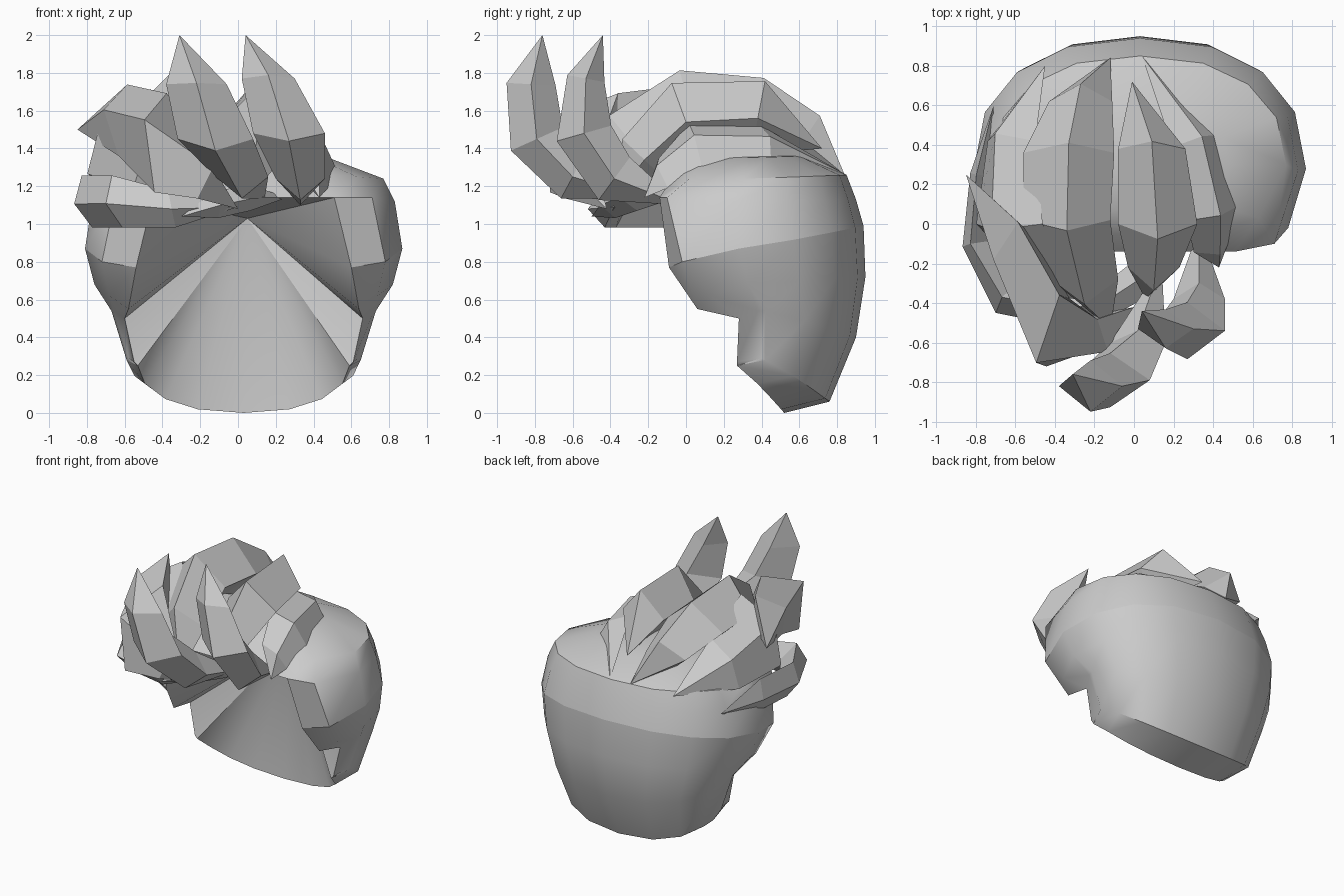
import bpy, bmesh
from math import sin, cos, pi
from mathutils import Vector

old = bpy.data.objects.get("Cube")
if old:
    bpy.data.objects.remove(old, do_unlink=True)

# One plain grey for the whole hairpiece
grey = bpy.data.materials.new("light_grey")
grey.use_nodes = True
grey.diffuse_color = (0.6, 0.6, 0.6, 1)
grey.node_tree.nodes["Principled BSDF"].inputs["Base Color"].default_value = grey.diffuse_color

CENTRE = 0.03  # the cap sits slightly off the middle


def finish(bm, name, smooth_angle=None):
    """Clean the mesh, turn it into an object and shade it."""
    bmesh.ops.remove_doubles(bm, verts=bm.verts, dist=0.002)
    bmesh.ops.recalc_face_normals(bm, faces=bm.faces)
    mesh = bpy.data.meshes.new(name)
    bm.to_mesh(mesh)
    bm.free()
    mesh.materials.append(grey)
    obj = bpy.data.objects.new(name, mesh)
    bpy.context.collection.objects.link(obj)
    if smooth_angle:
        bpy.ops.object.select_all(action="DESELECT")
        obj.select_set(True)
        bpy.context.view_layer.objects.active = obj
        bpy.ops.object.shade_smooth_by_angle(angle=smooth_angle)
    return obj


def arc(width, y_mid, y_back, z_side, z_back, steps=8):
    """Rounded half ring round the back of the head, from +x to -x."""
    points = []
    for i in range(steps + 1):
        a = pi * i / steps
        c, s = cos(a), max(sin(a), 0)
        side = (1 if c > 0 else -1) * abs(c) ** 0.87
        back = s ** 0.87
        points.append(Vector((side * width, y_mid + (y_back - y_mid) * back,
                              z_side + (z_back - z_side) * s)))
    return points


def mirrored(p):
    return Vector((-p[0], p[1], p[2]))


def build_cap():
    # Each row: back arc, then outer and inner corner of its front edge
    rows = [
        ((.56, .27, .52, .25, .00), (.56, .27, .25), (.56, .27, .25)),
        ((.62, .42, .76, .28, .06), (.61, .40, .29), (.58, .27, .27)),
        ((.70, .42, .90, .54, .40), (.69, .38, .54), (.63, .28, .50)),
        ((.79, .33, .95, .68, .72), (.71, .13, .62), (.61, .06, .55)),
        ((.84, .28, .94, .87, .99), (.75, -.02, .80), (.57, -.09, .77)),
        ((.80, .27, .90, 1.12, 1.13), (.68, -.10, 1.14), (.48, -.14, 1.14)),
        ((.74, .30, .85, 1.24, 1.26), (.60, .03, 1.25), (.34, -.05, 1.28)),
        ((.45, .30, .62, 1.35, 1.36), (.38, .10, 1.35), (.10, .07, 1.36)),
    ]
    hairline, widest = 5, 4
    bm = bmesh.new()
    grid = []
    for back, outer, inner in rows:
        ring = [Vector(inner), Vector(outer), *arc(*back), mirrored(outer), mirrored(inner)]
        grid.append([bm.verts.new(p + Vector((CENTRE, 0, 0))) for p in ring])

    # Shell, closed across the forehead above the hairline
    for j in range(len(grid) - 1):
        low, high = grid[j], grid[j + 1]
        for i in range(len(low) - 1):
            bm.faces.new((low[i], low[i + 1], high[i + 1], high[i]))
        if j >= hairline:
            bm.faces.new((low[-1], low[0], high[0], high[-1]))

    # Crease round the widest part
    belt = grid[widest]
    for a, b in zip(belt, belt[1:]):
        bm.edges.get((a, b)).smooth = False

    # Crown
    crown = bm.verts.new((CENTRE, .3, 1.39))
    top = grid[-1]
    for a, b in zip(top, top[1:] + top[:1]):
        bm.faces.new((a, b, crown))

    # Hollow face opening, a fan that runs deep under the hairline
    right = [row[0] for row in grid[:hairline + 1]]
    left = [row[-1] for row in reversed(grid[:hairline + 1])]
    rim = right + left + grid[0][-2:0:-1]
    apex = bm.verts.new((.05, .55, 1.03))
    for a, b in zip(rim, rim[1:] + rim[:1]):
        bm.faces.new((b, a, apex))
    finish(bm, "hair_cap", 0.75)


def spike(name, tip, stations, root, side):
    """Pointed four-sided lock; stations are (x, y, z, half width, half depth)."""
    bm = bmesh.new()
    side = Vector(side).normalized()
    path = [Vector(tip)] + [Vector(s[:3]) for s in stations] + [Vector(root)]
    rings = []
    for k, (*_, width, depth) in enumerate(stations, 1):
        along = path[k + 1] - path[k - 1]
        across = along.cross(side).normalized()
        offsets = (side * width, across * depth, -side * width, -across * depth)
        rings.append([bm.verts.new(path[k] + o) for o in offsets])
    ends = bm.verts.new(path[0]), bm.verts.new(path[-1])
    for i in range(4):
        n = (i + 1) % 4
        bm.faces.new((ends[0], rings[0][i], rings[0][n]))
        bm.faces.new((rings[-1][n], rings[-1][i], ends[1]))
        for a, b in zip(rings, rings[1:]):
            bm.faces.new((a[i], b[i], b[n], a[n]))
    finish(bm, name)


build_cap()

# Two tall locks curling up at the front
ACROSS = (1, 0, 0)
spike("tall_front_lock_right", (-.31, -.76, 2),
      [(-.22, -.82, 1.74, .16, .13), (-.12, -.79, 1.45, .20, .15), (.02, -.60, 1.25, .14, .13)],
      (.14, -.20, 1.13), ACROSS)
spike("tall_front_lock_left", (.04, -.44, 2),
      [(.16, -.53, 1.77, .14, .10), (.27, -.54, 1.48, .19, .15), (.33, -.38, 1.24, .13, .14)],
      (.33, -.02, 1.10), ACROSS)

# Fins sweeping back over the crown
spike("crown_fin_middle", (-.01, .72, 1.40),
      [(.09, .38, 1.56, .17, .20), (.12, .0, 1.54, .20, .22), (.10, -.22, 1.34, .13, .16)],
      (.06, -.38, 1.14), ACROSS)
spike("crown_fin_right", (-.12, .84, 1.26),
      [(-.27, .62, 1.44, .16, .16), (-.33, .36, 1.58, .23, .20),
       (-.34, .02, 1.60, .22, .22), (-.25, -.28, 1.42, .17, .20)],
      (-.12, -.53, 1.15), ACROSS)
spike("crown_fin_left", (.04, .85, 1.26),
      [(.31, .42, 1.42, .16, .06), (.39, .05, 1.42, .17, .07), (.39, -.12, 1.27, .12, .07)],
      (.43, -.22, 1.14), (.22, .06, -.2))

# Locks sweeping round the right side of the head
spike("side_lock_upper", (-.85, .25, 1.50),
      [(-.61, -.12, 1.55, .23, .13), (-.41, -.54, 1.43, .32, .22), (-.20, -.56, 1.25, .14, .12)],
      (.0, -.42, 1.08), (.1, .55, .8))
spike("side_lock_middle", (-.45, .80, 1.24),
      [(-.62, .42, 1.39, .20, .11), (-.63, .0, 1.49, .28, .12), (-.45, -.25, 1.32, .18, .12)],
      (-.15, -.40, 1.12), (.6, 0, .8))
spike("side_lock_lower", (-.71, .60, 1.10),
      [(-.77, .25, 1.12, .14, .06), (-.80, -.10, 1.12, .14, .07),
       (-.64, -.37, 1.12, .14, .10), (-.35, -.43, 1.08, .10, .09)],
      (.0, -.38, 1.09), (-.2, 0, 1))

# Small tuft under the fringe
spike("fringe_tuft", (-.30, -.50, 1.04),
      [(-.12, -.38, 1.10, .08, .07), (.06, -.26, 1.14, .10, .07)],
      (.26, -.05, 1.14), (-.4, 1, 0))
